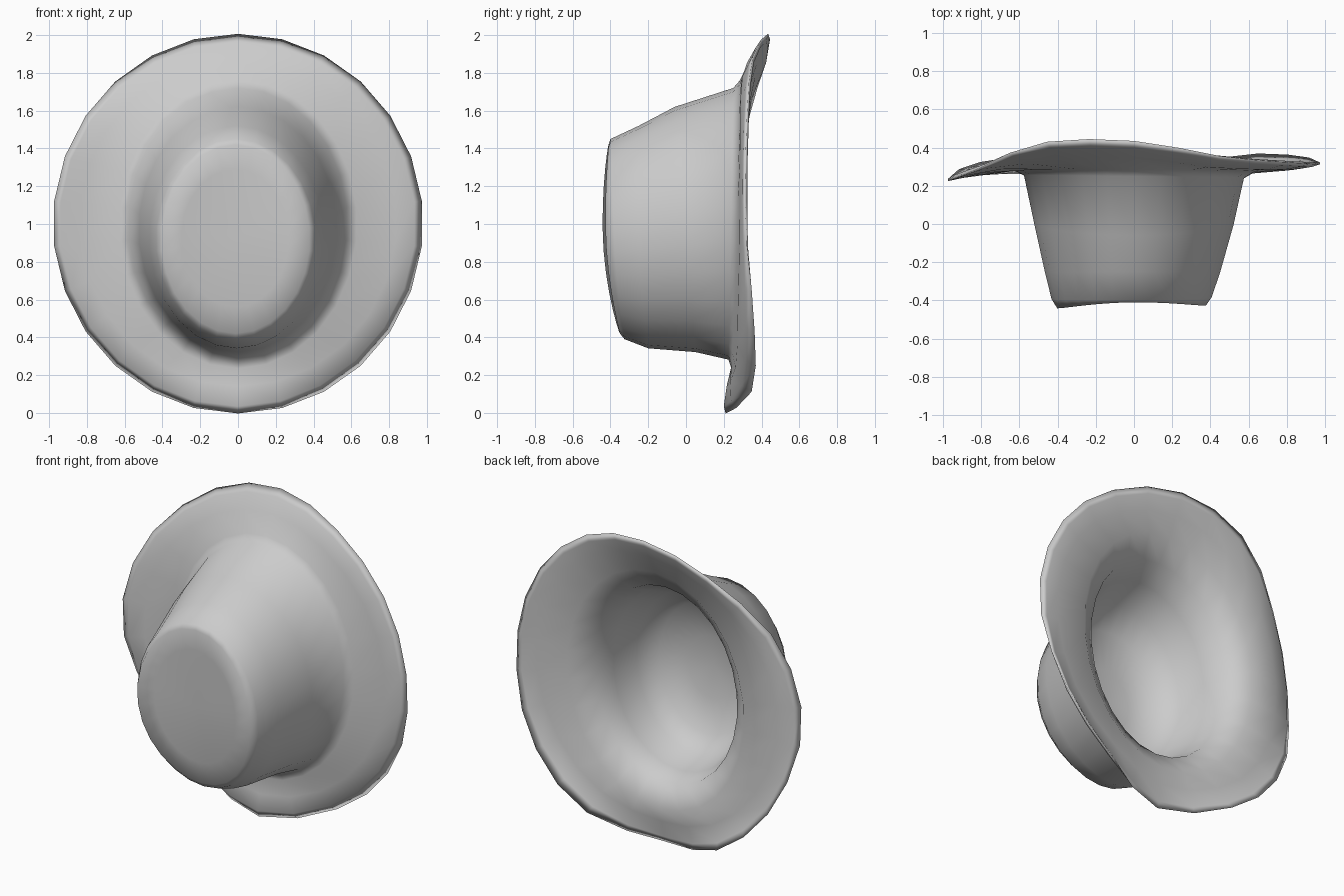
import bpy, bmesh, math

SEG = 26


def around(keys, t):
    """Smooth periodic interpolation of evenly spaced keys, t in turns."""
    n = len(keys)
    i, f = divmod((t % 1) * n, 1)
    a, b, c, d = (keys[(int(i) + k) % n] for k in (-1, 0, 1, 2))
    return b + 0.5 * f * (c - a + f * (2*a - 5*b + 4*c - d + f * (3*(b - c) + d - a)))


# Rings: left x, right x, bottom z, top z, then depth (y) keys
# counter-clockwise from the right side
CROWN = [
    (-0.30, 0.27, 0.56, 1.29, (-0.415, -0.405, -0.415, -0.375)),
    (-0.405, 0.38, 0.42, 1.42, (-0.425, -0.41, -0.44, -0.35)),
    (-0.435, 0.41, 0.39, 1.45, (-0.38, -0.40, -0.39, -0.325)),
    (-0.47, 0.455, 0.342, 1.52, (-0.25, -0.25, -0.25, -0.20)),
    (-0.525, 0.525, 0.322, 1.62, (0.0, -0.06, 0.0, 0.05)),
    (-0.58, 0.58, 0.282, 1.72, (0.24, 0.25, 0.255, 0.225)),
]
BRIM = [
    (-0.63, 0.63, 0.235, 1.76, (0.27, 0.285, 0.28, 0.24)),
    (-0.84, 0.84, 0.14, 1.88,
     (0.285, 0.285, 0.295, 0.345, 0.335, 0.28, 0.25, 0.26, 0.265, 0.215, 0.265, 0.275)),
    (-0.945, 0.94, 0.035, 1.965,
     (0.30, 0.305, 0.33, 0.40, 0.395, 0.275, 0.23, 0.28, 0.295, 0.20, 0.30, 0.315)),
    (-0.98, 0.98, -0.003, 2.007,
     (0.315, 0.32, 0.35, 0.435, 0.425, 0.275, 0.225, 0.315, 0.345, 0.21, 0.355, 0.36)),
]
# Inner bowl, a rounded hollow seen from the back
BOWL = [
    (-0.51, 0.50, 0.37, 1.63, (0.21, 0.22, 0.21, 0.19)),
    (-0.475, 0.465, 0.40, 1.56, (0.07, 0.07, 0.07, 0.07)),
    (-0.43, 0.42, 0.44, 1.48, (-0.10, -0.10, -0.10, -0.10)),
    (-0.35, 0.34, 0.53, 1.36, (-0.22, -0.22, -0.22, -0.20)),
    (-0.18, 0.17, 0.74, 1.13, (-0.265, -0.265, -0.265, -0.25)),
]


def lifted(ring, amount):
    return ring[:4] + (tuple(y + amount for y in ring[4]),)


brim_back = [lifted(r, d) for r, d in zip(BRIM[2::-1], (0.025, 0.03, 0.035))]
rings = CROWN + BRIM + brim_back + BOWL

# Crown, brim and inner bowl lofted as one skin
bm = bmesh.new()
loops = []
for x0, x1, z0, z1, depth in rings:
    loop = []
    for s in range(SEG):
        t = (s + 0.5) / SEG
        a = 2 * math.pi * t
        x = (x0 + x1) / 2 + (x1 - x0) / 2 * math.cos(a)
        z = (z0 + z1) / 2 + (z1 - z0) / 2 * math.sin(a)
        loop.append(bm.verts.new((x, around(depth, t), z)))
    loops.append(loop)
tip = bm.verts.new((-0.015, -0.405, 0.93))
bowl_centre = bm.verts.new((-0.005, -0.275, 0.94))
for s in range(SEG):
    n = (s + 1) % SEG
    bm.faces.new((tip, loops[0][s], loops[0][n]))
    bm.faces.new((bowl_centre, loops[-1][n], loops[-1][s]))
    for inner, outer in zip(loops, loops[1:]):
        bm.faces.new((inner[s], outer[s], outer[n], inner[n]))
for f in bm.faces:
    f.smooth = True

mesh = bpy.data.meshes.new("hat")
bm.to_mesh(mesh)
bm.free()
hat = bpy.data.objects.new("hat", mesh)
bpy.context.collection.objects.link(hat)
